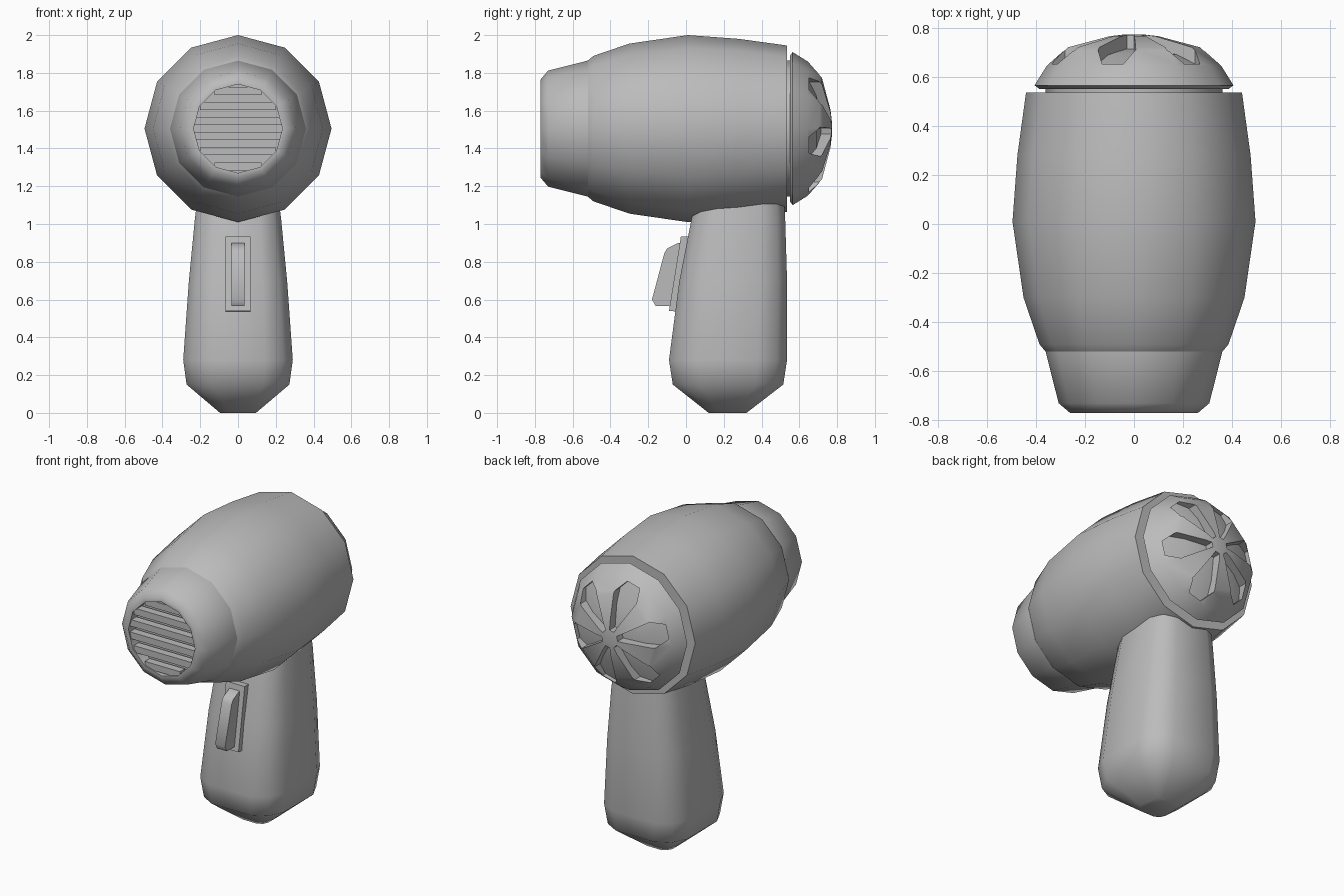
import bpy, bmesh
from math import sin, cos, pi, radians, sqrt
from mathutils import Matrix

cube = bpy.data.objects.get("Cube")
if cube:
    bpy.data.objects.remove(cube)

AXIS_Z = 1.505   # height of the barrel's axis
SIDES = 12

grey = bpy.data.materials.new("plain grey")
grey.use_nodes = True
tone = (0.5, 0.5, 0.5, 1)
grey.diffuse_color = tone
grey.node_tree.nodes["Principled BSDF"].inputs["Base Color"].default_value = tone


def finish(bm, name, smooth=None):
    """Turn a bmesh into a coloured object."""
    bmesh.ops.recalc_face_normals(bm, faces=bm.faces)
    mesh = bpy.data.meshes.new(name)
    bm.to_mesh(mesh)
    bm.free()
    mesh.materials.append(grey)
    obj = bpy.data.objects.new(name, mesh)
    bpy.context.collection.objects.link(obj)
    if smooth:
        bpy.ops.object.select_all(action='DESELECT')
        obj.select_set(True)
        bpy.context.view_layer.objects.active = obj
        bpy.ops.object.shade_smooth_by_angle(angle=radians(smooth))
    return obj


def loft(bm, rings):
    """Skin a list of vertex rings and cap both ends."""
    rings = [[bm.verts.new(p) for p in ring] for ring in rings]
    for a, b in zip(rings, rings[1:]):
        for i in range(len(a)):
            j = (i + 1) % len(a)
            bm.faces.new((a[i], a[j], b[j], b[i]))
    bm.faces.new(rings[0])
    bm.faces.new(rings[-1])


def lathe(name, profile):
    """Turn (y, radius) points around the barrel's axis."""
    bm = bmesh.new()
    turns = [2 * pi * i / SIDES for i in range(SIDES)]
    loft(bm, [[(r * cos(t), y, AXIS_Z + r * sin(t)) for t in turns] for y, r in profile])
    return finish(bm, name, 50)


def side_plate(name, outline, half_width, smooth=None):
    """Extrude a (y, z) outline across x."""
    bm = bmesh.new()
    loft(bm, [[(x, y, z) for y, z in outline] for x in (-half_width, half_width)])
    return finish(bm, name, smooth)


# Barrel, nozzle with a bore, and rear collar
lathe("barrel", [(-0.52, 0.36), (-0.49, 0.385), (-0.3, 0.45), (0.01, 0.495),
                 (0.28, 0.475), (0.535, 0.44)])
lathe("nozzle", [(-0.5, 0.36), (-0.52, 0.36), (-0.73, 0.307), (-0.77, 0.26),
                 (-0.77, 0.235), (-0.7, 0.235)])
lathe("collar", [(0.5, 0.36), (0.57, 0.36)])

# Grille bars across the nozzle
bm = bmesh.new()
for k in range(6):
    z = (k - 2.5) * 0.08
    width = 2 * sqrt(0.235 ** 2 - z ** 2)
    bmesh.ops.create_cube(bm, matrix=Matrix.Translation((0, -0.737, AXIS_Z + z))
                          @ Matrix.Diagonal((width, 0.05, 0.042, 1)))
finish(bm, "nozzle_grille")

# Rear intake cover with six petal openings over an inner dome
cover = lathe("intake_cover", [(0.55, 0.385), (0.565, 0.405), (0.645, 0.355),
                               (0.72, 0.27), (0.765, 0.1), (0.772, 0.04)])
lathe("intake_core", [(0.56, 0.36), (0.625, 0.345), (0.69, 0.2), (0.715, 0.05)])
petal = [(0.055, -0.015), (0.27, -0.08), (0.335, -0.045),
         (0.335, 0.045), (0.27, 0.08), (0.055, 0.015)]
bm = bmesh.new()
for k in range(6):
    t = radians(60 * k - 15)
    loft(bm, [[(r * cos(t) - s * sin(t), y, AXIS_Z + r * sin(t) + s * cos(t))
               for r, s in petal] for y in (0.6, 0.9)])
cutter = finish(bm, "petal_cutter")
cutter.hide_render = True
cutter.hide_viewport = True
cut = cover.modifiers.new("petals", 'BOOLEAN')
cut.operation = 'DIFFERENCE'
cut.object = cutter
cut.solver = 'EXACT'

# Handle: rounded-square outline scaled to (z, front y, back y, half width) sections
quarter = [(1, 0.5), (0.83, 0.83), (0.5, 1)]
half = quarter + [(-u, v) for u, v in reversed(quarter)]
outline = half + [(-u, -v) for u, v in half]
sections = [(0, 0.12, 0.32, 0.095), (0.15, -0.07, 0.515, 0.272), (0.28, -0.09, 0.535, 0.29),
            (0.7, -0.035, 0.535, 0.26), (1.03, 0.03, 0.525, 0.228), (1.25, 0.08, 0.51, 0.2)]
bm = bmesh.new()
loft(bm, [[(w * u, (f + b) / 2 + (b - f) / 2 * v, z) for u, v in outline]
          for z, f, b, w in sections])
finish(bm, "handle", 50)

# Switch plate and rocker on the front of the handle
side_plate("switch_plate", [(0.03, 0.935), (-0.027, 0.935), (-0.09, 0.54), (-0.03, 0.535)], 0.066)
side_plate("switch_button", [(-0.02, 0.9), (-0.04, 0.9), (-0.1, 0.87), (-0.115, 0.845),
                             (-0.18, 0.6), (-0.16, 0.565), (-0.07, 0.565)], 0.035, 60)
